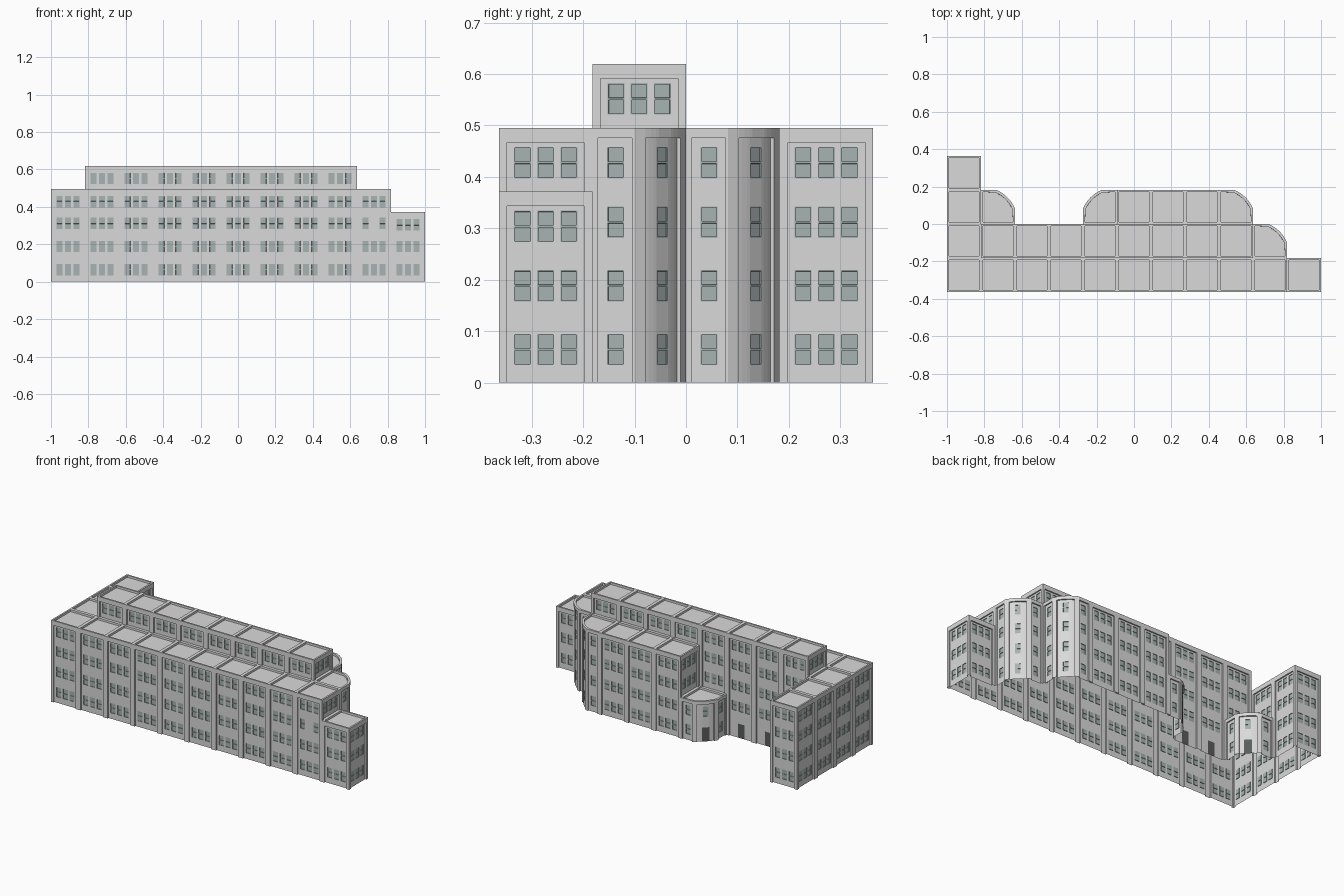
import bpy, bmesh
from math import sin, cos, radians
from mathutils import Vector

cube = bpy.data.objects.get("Cube")
if cube:
    bpy.data.objects.remove(cube)

CELL = 2 / 11          # bay width
FLOOR = 0.1238         # storey height
RECESS = 0.008         # depth of the bay panels
CUT = 0.1              # how much a rounded corner takes off each side
RADIUS = 0.184         # radius of the shallow corner arc
SWEEP = 45.2           # angle of the corner arc
WIN_W, WIN_H = 0.033, 0.061


def material(name, colour):
    m = bpy.data.materials.new(name)
    m.use_nodes = True
    m.diffuse_color = (*colour, 1)
    bsdf = m.node_tree.nodes["Principled BSDF"]
    bsdf.inputs["Base Color"].default_value = (*colour, 1)
    bsdf.inputs["Roughness"].default_value = 0.8
    return m


MATS = [material("pale grey wall", (0.7, 0.7, 0.7)),
        material("grey green window", (0.385, 0.455, 0.44)),
        material("dark door", (0.1, 0.11, 0.11))]
WALL, WINDOW, DOOR = range(3)

# Storeys of every bay, rows from front to back
STOREYS = {}
for col in range(10):
    STOREYS[col, 0] = 4
    STOREYS[col, 1] = 5 if 1 <= col <= 8 else 4
STOREYS[10, 0] = 3
for col in range(5, 9):
    STOREYS[col, 2] = 4
STOREYS.update({(0, 2): 4, (0, 3): 4, (1, 2): 2, (4, 2): 2})

# Rounded bays: direction of the side where the corner begins
ROUNDED = {(9, 1): 0, (8, 2): 0, (1, 2): 0, (4, 2): 90}
SIDES = {"front": (0, -1), "left": (1, 0), "back": (0, 1), "right": (-1, 0)}


def add_face(bm, points, mat=WALL):
    f = bm.faces.new([bm.verts.new(p) for p in points])
    f.material_index = mat
    f.normal_update()
    return f


def flat_path(a, b):
    a, b = Vector(a), Vector(b)
    t = (b - a).normalized()
    n = Vector((t.y, -t.x))
    return lambda u, d: a + t * u + n * d


def arc_path(p, start):
    """Shallow arc that begins at p."""
    first = radians(start + 45 - SWEEP / 2)
    centre = p - RADIUS * Vector((cos(first), sin(first)))

    def point(u, d):
        ang = first + u / RADIUS
        return centre + (RADIUS + d) * Vector((cos(ang), sin(ang)))
    return point


def add_window(bm, quad, u0, u1, z0, z1):
    """Frame with two sunken sashes."""
    zm = (z0 + z1) / 2
    for za, zb in ((z0, zm), (zm, z1)):
        f = quad(u0, u1, za, zb, -RECESS, WINDOW)
        bmesh.ops.inset_individual(bm, faces=[f], thickness=0.003)
        bmesh.ops.inset_individual(bm, faces=[f], thickness=0.0003, depth=-0.003)


def add_wall(bm, path, length, z0, z1, openings, margins, lintel, steps=1):
    """Pilasters, lintel and a recessed panel with openings (u0, u1, z0, z1, kind)."""
    def quad(ua, ub, za, zb, d, mat=WALL):
        pa, pb = path(ua, d), path(ub, d)
        return add_face(bm, [(*pa, za), (*pb, za), (*pb, zb), (*pa, zb)], mat)

    def reveal(ua, da, ub, db, za, zb):
        pa, pb = path(ua, da), path(ub, db)
        add_face(bm, [(*pa, za), (*pb, za), (*pb, zb), (*pa, zb)])

    ul, ur, zt = margins[0], length - margins[1], z1 - lintel
    quad(0, ul, z0, z1, 0)
    quad(ur, length, z0, z1, 0)
    reveal(ul, 0, ul, -RECESS, z0, zt)
    reveal(ur, -RECESS, ur, 0, z0, zt)
    us = {ul, ur} | {u for o in openings for u in o[:2]}
    us |= {u for u in (ul + (ur - ul) * i / steps for i in range(1, steps))
           if not any(o[0] - 0.002 < u < o[1] + 0.002 for o in openings)}
    us = sorted(us)
    zs = sorted({z0, zt} | {z for o in openings for z in o[2:4]})
    for ua, ub in zip(us, us[1:]):
        quad(ua, ub, zt, z1, 0)
        for z in ([zt, z0] if z0 > 0 else [zt]):
            a, b = path(ua, -RECESS), path(ub, -RECESS)
            c, d = path(ub, 0), path(ua, 0)
            loop = [(*a, z), (*b, z), (*c, z), (*d, z)]
            add_face(bm, loop if z == zt else loop[::-1])
        for za, zb in zip(zs, zs[1:]):
            um, zm = (ua + ub) / 2, (za + zb) / 2
            if not any(o[0] < um < o[1] and o[2] < zm < o[3] for o in openings):
                quad(ua, ub, za, zb, -RECESS)
    for o in openings:
        if o[4] == "door":
            quad(*o[:4], -RECESS, DOOR)
        else:
            add_window(bm, quad, *o[:4])


def make_openings(centres, low, high, door=None, skip=()):
    """Window rows for storeys low to high; door gives the entrance position."""
    result = []
    for storey in range(low, high):
        z = storey * FLOOR + 0.034 - (0.008 if storey == high - 1 else 0)
        if storey == 0 and door is not None:
            result.append((door - 0.022, door + 0.022, 0, 0.085, "door"))
            continue
        for i, c in enumerate(centres):
            if (storey, i) not in skip:
                result.append((c - WIN_W / 2, c + WIN_W / 2, z, z + WIN_H, "window"))
    return result


def add_roof(bm, outline, z):
    """Flat roof with a raised rim."""
    f = add_face(bm, [(*p, z) for p in outline])
    bmesh.ops.inset_individual(bm, faces=[f], thickness=0.014)
    bmesh.ops.inset_individual(bm, faces=[f], thickness=0.0006, depth=-0.012)


def add_square_bay(bm, key, corners):
    high = STOREYS[key]
    for i, (side, (dx, dy)) in enumerate(SIDES.items()):
        low = STOREYS.get((key[0] + dx, key[1] + dy), 0)
        if low >= high:
            continue
        mid = CELL / 2
        door = mid if side == "back" and low == 0 and key in ((2, 1), (3, 1)) else None
        skip = [(2, 1)] if side == "front" and key == (9, 0) else []
        holes = make_openings([mid - 0.045, mid, mid + 0.045], low, high, door, skip)
        add_wall(bm, flat_path(corners[i], corners[(i + 1) % 4]), CELL,
                 low * FLOOR, high * FLOOR, holes, (0.016, 0.016), 0.028)
    add_roof(bm, corners, high * FLOOR)


def add_rounded_bay(bm, key, corners):
    high, start = STOREYS[key], ROUNDED[key]
    k = 1 if start == 0 else 2
    a, b, c = (Vector(corners[(k + j) % 4]) for j in range(3))
    p = b - (b - a).normalized() * CUT
    q = b + (c - b).normalized() * CUT
    flat, arc = CELL - CUT, RADIUS * radians(SWEEP)
    top = high * FLOOR
    holes = make_openings([0.045], 0, high)
    add_wall(bm, flat_path(a, p), flat, 0, top, holes, (0.011, 0.005), 0.02)
    holes = make_openings([flat - 0.045], 0, high)
    add_wall(bm, flat_path(q, c), flat, 0, top, holes, (0.005, 0.011), 0.02)
    door = arc / 2 if high == 2 else None
    holes = make_openings([arc / 2], 0, high, door)
    path = arc_path(p, start)
    add_wall(bm, path, arc, 0, top, holes, (0.024, 0.024), 0.02, 8)
    curve = [path(arc * i / 10, 0) for i in range(11)]
    add_roof(bm, [corners[(k + 3) % 4], a] + curve + [c], top)


def make_object(name, bm):
    mesh = bpy.data.meshes.new(name)
    bm.to_mesh(mesh)
    bm.free()
    for m in MATS:
        mesh.materials.append(m)
    ob = bpy.data.objects.new(name, mesh)
    bpy.context.collection.objects.link(ob)


def part_name(key):
    if key == (10, 0):
        return "low_end_block"
    if key[0] == 0 and key[1] > 0:
        return "rear_wing"
    if key in ROUNDED:
        return "rounded_entrance" if STOREYS[key] == 2 else "rounded_corner"
    return ("front_range", "tall_middle_range", "rear_range")[key[1]]


# Building parts, bay by bay
parts = {}
for key in STOREYS:
    bm = parts.setdefault(part_name(key), bmesh.new())
    x, y = -1 + key[0] * CELL, (key[1] - 2) * CELL
    corners = [(x, y), (x + CELL, y), (x + CELL, y + CELL), (x, y + CELL)]
    (add_rounded_bay if key in ROUNDED else add_square_bay)(bm, key, corners)
for name, bm in parts.items():
    bmesh.ops.remove_doubles(bm, verts=bm.verts, dist=0.00005)
    make_object(name, bm)
